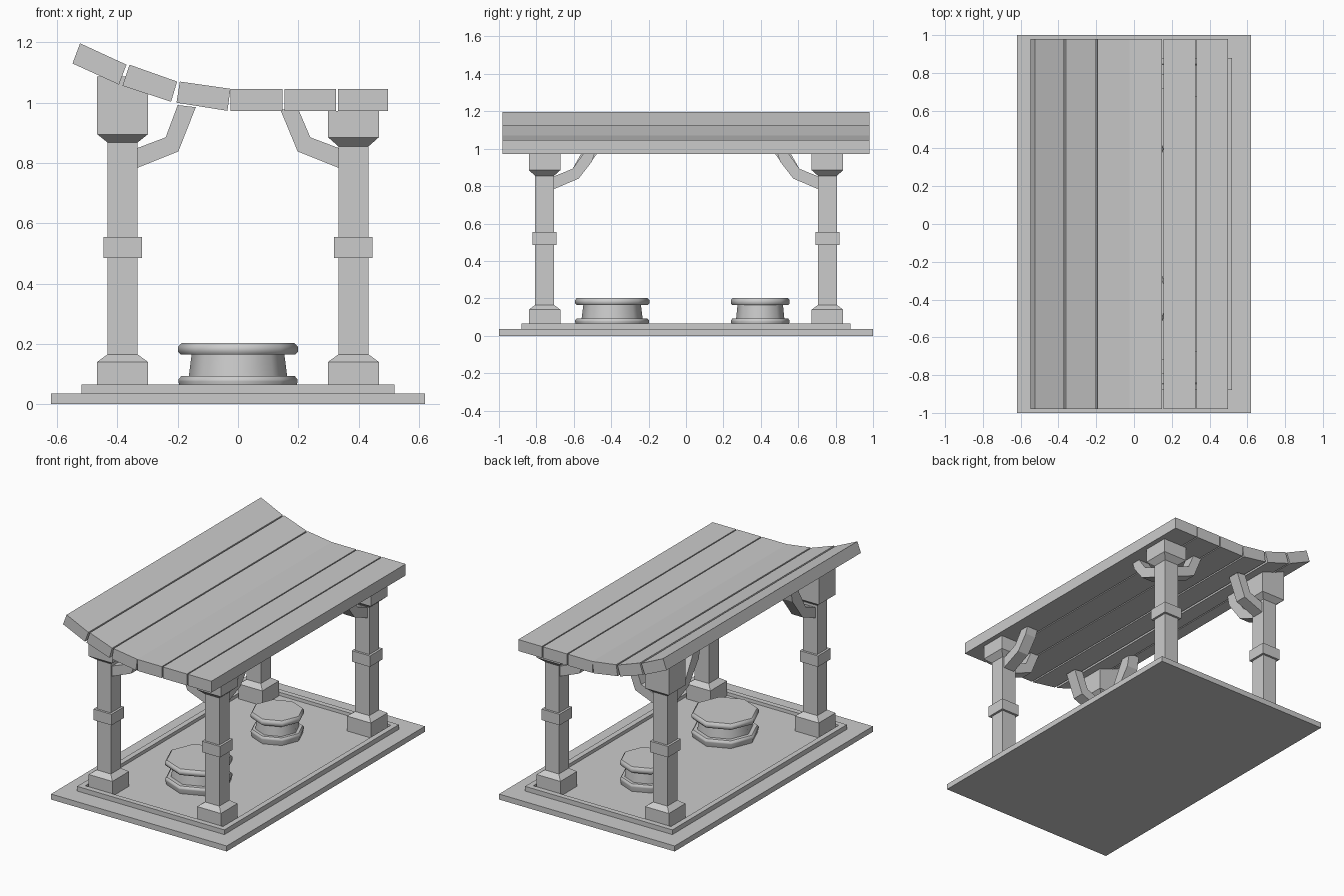
import bpy, bmesh, math
from mathutils import Vector

if "Cube" in bpy.data.objects:
    bpy.data.objects.remove(bpy.data.objects["Cube"])


def finish(name, bm):
    bmesh.ops.recalc_face_normals(bm, faces=bm.faces[:])
    me = bpy.data.meshes.new(name)
    bm.to_mesh(me)
    bm.free()
    ob = bpy.data.objects.new(name, me)
    bpy.context.collection.objects.link(ob)
    return ob


def prism(name, pts, center, u, v, w, half):
    """Extrude a 2D outline (in axes u, v) by +-half along w."""
    u, v, w, c = Vector(u), Vector(v), Vector(w), Vector(center)
    bm = bmesh.new()
    a = [bm.verts.new(c + u * p + v * q - w * half) for p, q in pts]
    b = [bm.verts.new(c + u * p + v * q + w * half) for p, q in pts]
    bm.faces.new(a)
    bm.faces.new(b)
    n = len(pts)
    for i in range(n):
        j = (i + 1) % n
        bm.faces.new((a[i], a[j], b[j], b[i]))
    return finish(name, bm)


def turned(name, profile, n, x, y, rot=0.0):
    """Stack n-sided rings given as (radius, z)."""
    bm = bmesh.new()
    rings = []
    for r, z in profile:
        rings.append([bm.verts.new((x + r * math.cos(rot + math.tau * i / n),
                                    y + r * math.sin(rot + math.tau * i / n), z))
                      for i in range(n)])
    for a, b in zip(rings, rings[1:]):
        for i in range(n):
            j = (i + 1) % n
            bm.faces.new((a[i], a[j], b[j], b[i]))
    bm.faces.new(rings[0])
    bm.faces.new(rings[-1])
    return finish(name, bm)


def slab(name, hx, hy, z0, z1, inset=0, depth=0):
    bm = bmesh.new()
    bmesh.ops.create_cube(bm, size=1)
    for v in bm.verts:
        v.co = (v.co.x * 2 * hx, v.co.y * 2 * hy, z1 if v.co.z > 0 else z0)
    if inset:
        bm.normal_update()
        top = [f for f in bm.faces if f.normal.z > 0.9]
        bmesh.ops.inset_region(bm, faces=top, thickness=inset)
        bmesh.ops.inset_region(bm, faces=top, thickness=0.002)
        for v in top[0].verts:
            v.co.z -= depth
    return finish(name, bm)


X, Y, Z = (1, 0, 0), (0, 1, 0), (0, 0, 1)

# stepped base with a shallow recessed floor
slab("base_slab", 0.62, 1.0, 0, 0.035)
slab("floor_step", 0.52, 0.88, 0.035, 0.065, 0.048, 0.02)

# four pillars: taller caps on the left, braces facing inward
for sx in (-1, 1):
    cap_low, cap_high, cap_top = (0.868, 0.895, 1.087) if sx < 0 else (0.855, 0.885, 0.973)
    for sy in (-1, 1):
        tag = ("left" if sx < 0 else "right") + ("_front" if sy < 0 else "_back")
        px, py = sx * 0.383, sy * 0.756
        prof = [(0.084, 0.04), (0.084, 0.14), (0.05, 0.165), (0.05, 0.485),
                (0.064, 0.485), (0.064, 0.555), (0.05, 0.555), (0.05, cap_low),
                (0.084, cap_high), (0.084, cap_top)]
        turned("pillar_" + tag, [(r * math.sqrt(2), z) for r, z in prof],
               4, px, py, math.pi / 4)
        # brace across the width
        top = 0.0 if sx > 0 else 0.007
        prism("cross_brace_" + tag,
              [(0.04, 0.78), (0.185, 0.838), (0.243, 0.978 + top),
               (0.183, 0.978 + 2 * top), (0.143, 0.885), (0.04, 0.846)],
              (px, py, 0), (-sx, 0, 0), Z, Y, 0.038)
        # brace along the length, reaching up to the roof
        e = 0.08 if sx < 0 else 0.0
        prism("long_brace_" + tag,
              [(0.04, 0.78), (0.182, 0.84), (0.252 + e * 0.4, 0.93 + e * 0.6),
               (0.268 + e * 0.4, 0.977 + e), (0.21 + e * 0.4, 0.977 + e),
               (0.150, 0.893), (0.04, 0.848)],
              (px, py, 0), (0, -sy, 0), Z, X, 0.038)

# curved roof of six planks
planks = [
    [(-0.549, 1.13), (-0.524, 1.197), (-0.37, 1.126), (-0.395, 1.06)],
    [(-0.383, 1.056), (-0.36, 1.126), (-0.202, 1.07), (-0.222, 1.003)],
    [(-0.204, 1.0), (-0.193, 1.07), (-0.025, 1.046), (-0.035, 0.973)],
    [(-0.025, 0.973), (-0.025, 1.046), (0.148, 1.046), (0.148, 0.973)],
    [(0.155, 0.973), (0.155, 1.046), (0.325, 1.046), (0.325, 0.973)],
    [(0.332, 0.973), (0.332, 1.046), (0.498, 1.046), (0.498, 0.973)],
]
for i, pts in enumerate(planks):
    prism(f"roof_plank_{i + 1}", pts, (0, 0, 0), X, Z, Y, 0.98)

# two octagonal pedestals
drum = [(0.188, 0.04), (0.198, 0.075), (0.198, 0.082), (0.188, 0.093), (0.163, 0.093),
        (0.154, 0.164), (0.19, 0.164), (0.199, 0.174), (0.199, 0.19), (0.188, 0.202)]
for name, y, s in (("large_pedestal", -0.395, 1.0), ("small_pedestal", 0.397, 0.79)):
    ob = turned(name, [(r * s, z) for r, z in drum], 8, 0, y)
    bpy.ops.object.select_all(action='DESELECT')
    ob.select_set(True)
    bpy.context.view_layer.objects.active = ob
    bpy.ops.object.shade_smooth_by_angle(angle=math.radians(46))
